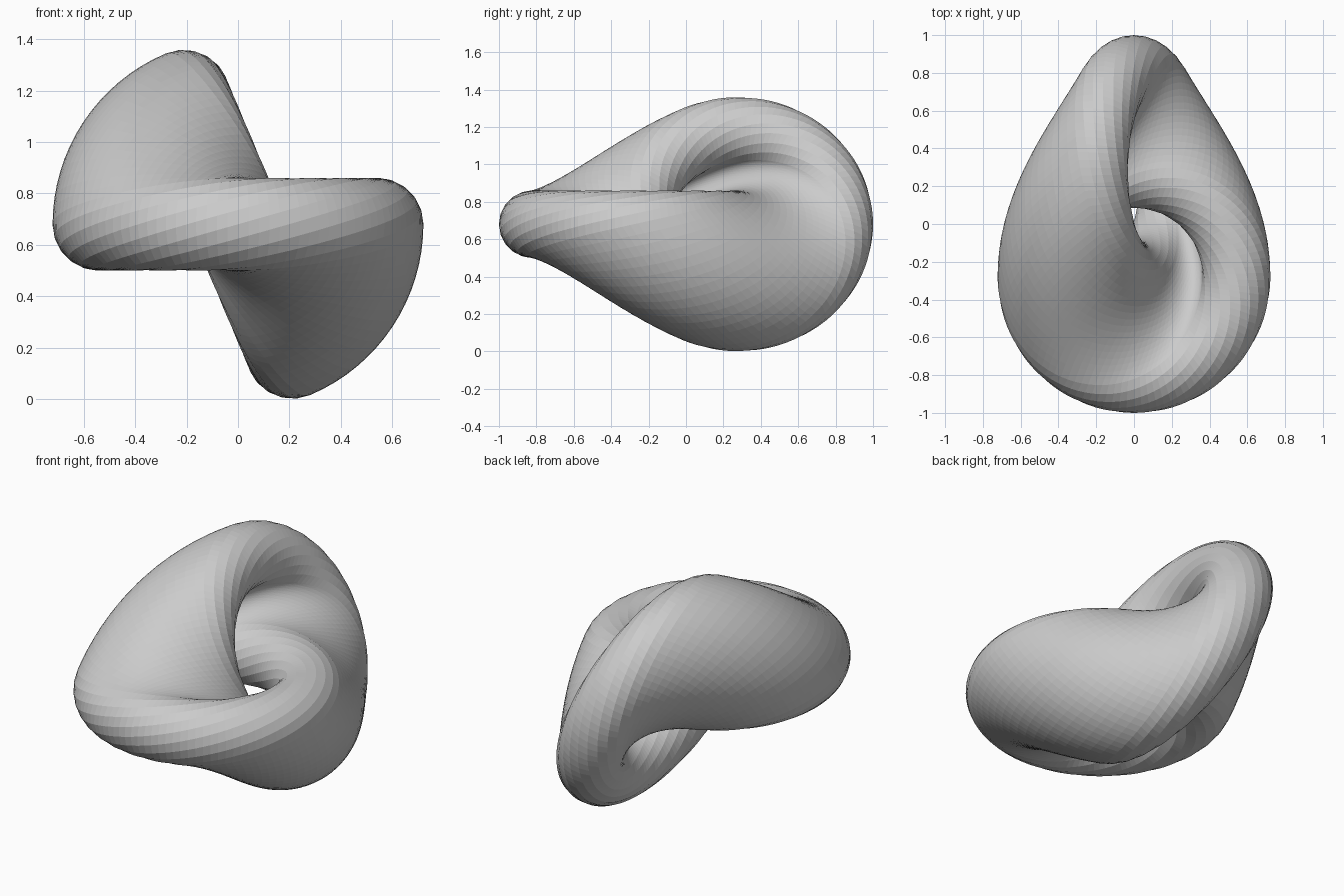
import bpy, bmesh, math
from mathutils import Vector

if "Cube" in bpy.data.objects:
    bpy.data.objects.remove(bpy.data.objects["Cube"])

# Thick twisted band stretched between two linked rings
R = 0.542          # ring radius
T = 0.18           # half thickness
C = 0.278          # ring centre offset along y
PHI = math.radians(67)   # angle between the two ring planes
Z0 = 0.68
NT, NS, NC = 110, 16, 10  # steps around, across, and on each rounded rim


def mid(t, s):
    """Point on the band's middle surface: a circle that turns and slides."""
    p = PHI * s
    c = C * (2 * s - 1)
    w = R * math.sin(t)
    return Vector((-w * math.cos(p), c - R * math.cos(t), Z0 + w * math.sin(p)))


def frame(t, s):
    h = 1e-4
    dt = (mid(t + h, s) - mid(t - h, s)).normalized()
    ds = mid(t, s + h) - mid(t, s - h)
    n = dt.cross(ds).normalized()
    return n, n.cross(dt).normalized()   # normal, outward across the band


def section(t):
    pts = []
    for side in (1, -1):
        # flat side of the band
        for i in range(NS):
            s = i / NS if side == 1 else 1 - i / NS
            n, b = frame(t, s)
            pts.append(mid(t, s) + n * T * side)
        # rounded rim
        s = 1 if side == 1 else 0
        n, b = frame(t, s)
        for i in range(NC):
            a = math.pi * i / NC
            pts.append(mid(t, s) + (n * math.cos(a) + b * math.sin(a)) * T * side)
    return pts


bm = bmesh.new()
rings = [[bm.verts.new(p) for p in section(2 * math.pi * k / NT)] for k in range(NT)]
m = len(rings[0])
for k in range(NT):
    a, b = rings[k], rings[(k + 1) % NT]
    for j in range(m):
        bm.faces.new((a[j], b[j], b[(j + 1) % m], a[(j + 1) % m]))
bmesh.ops.recalc_face_normals(bm, faces=bm.faces)
me = bpy.data.meshes.new("twisted_band")
bm.to_mesh(me)
bm.free()

mat = bpy.data.materials.new("plain grey")
mat.diffuse_color = (0.6, 0.6, 0.6, 1)
mat.use_nodes = True
mat.node_tree.nodes["Principled BSDF"].inputs["Base Color"].default_value = mat.diffuse_color
me.materials.append(mat)
ob = bpy.data.objects.new("twisted_band", me)
bpy.context.collection.objects.link(ob)
